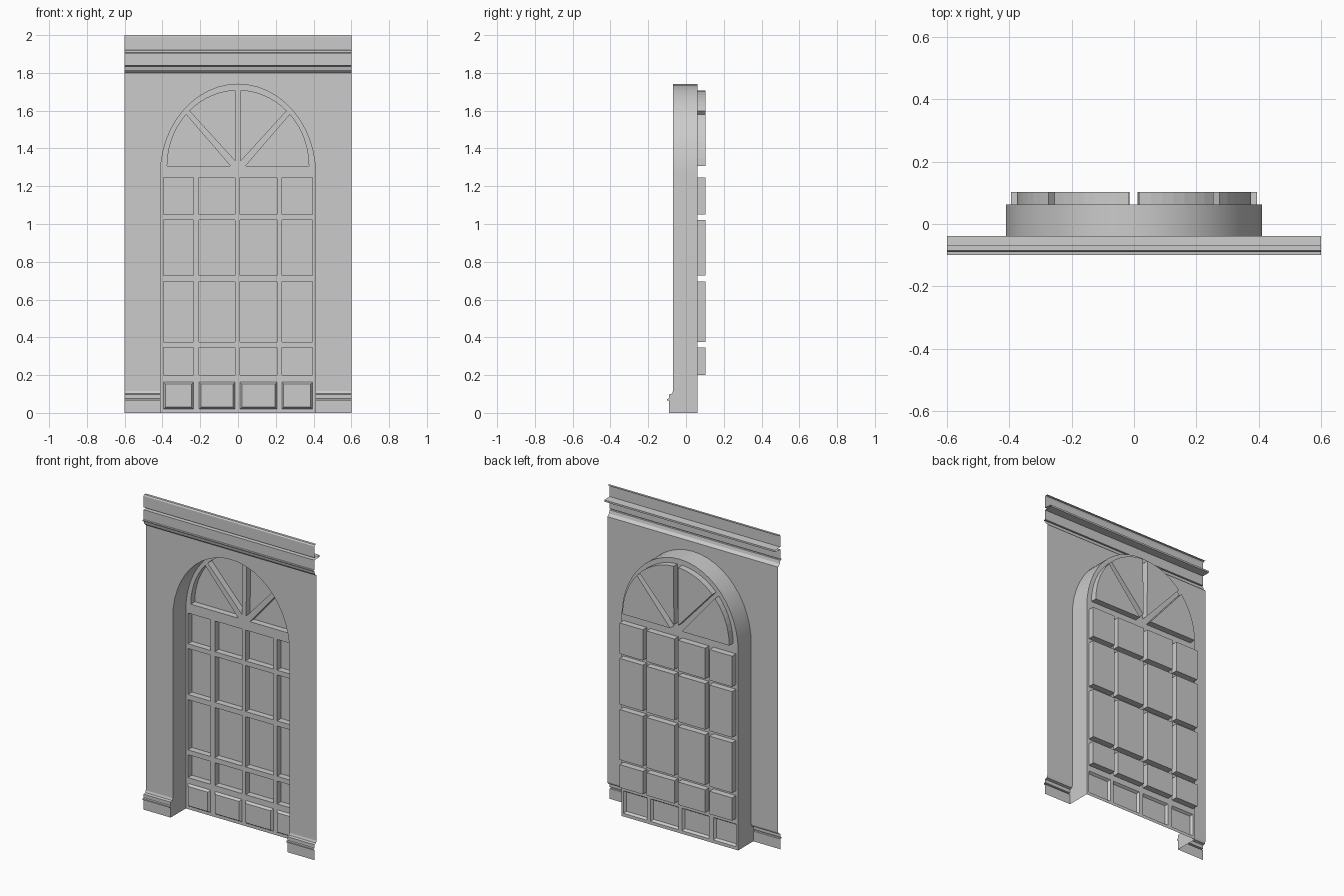
import bpy, bmesh, math

if "Cube" in bpy.data.objects:
    bpy.data.objects.remove(bpy.data.objects["Cube"])

WALL_Y, DOOR_Y, PANE_Y = -0.069, 0.062, 0.102
HALF_W, OPEN_W = 0.6, 0.41
SPRING, ARCH_H = 1.265, 0.475


def finish(name, bm, angle=None):
    bmesh.ops.remove_doubles(bm, verts=bm.verts, dist=1e-5)
    me = bpy.data.meshes.new(name)
    bm.to_mesh(me)
    bm.free()
    ob = bpy.data.objects.new(name, me)
    bpy.context.collection.objects.link(ob)
    if angle:
        bpy.ops.object.select_all(action='DESELECT')
        ob.select_set(True)
        bpy.context.view_layer.objects.active = ob
        bpy.ops.object.shade_smooth_by_angle(angle=math.radians(angle))
    return ob


def add_face(bm, pts):
    return bm.faces.new([bm.verts.new(p) for p in pts])


def sheet(name, loops, y):
    """Flat front-facing sheet; nested loops become openings."""
    bm = bmesh.new()
    edges = []
    for loop in loops:
        vs = [bm.verts.new((x, y, z)) for x, z in loop]
        edges += [bm.edges.new((vs[i - 1], vs[i])) for i in range(len(vs))]
    bmesh.ops.triangle_fill(bm, use_beauty=True, use_dissolve=False, edges=edges)
    bm.normal_update()
    for f in bm.faces:
        if f.normal.y > 0:
            f.normal_flip()
    return finish(name, bm)


def ruled(bm, a, ya, b, yb, closed=True):
    """Quads between two matching outlines in the xz plane."""
    n = len(a)
    for i in range(n if closed else n - 1):
        j = (i + 1) % n
        add_face(bm, [(a[i][0], ya, a[i][1]), (a[j][0], ya, a[j][1]),
                      (b[j][0], yb, b[j][1]), (b[i][0], yb, b[i][1])])


def moulding(name, profile, spans):
    """Sweep a (y, z) profile along x over each span."""
    bm = bmesh.new()
    for x0, x1 in spans:
        for (y0, z0), (y1, z1) in zip(profile, profile[1:]):
            add_face(bm, [(x0, y0, z0), (x1, y0, z0), (x1, y1, z1), (x0, y1, z1)])
    return finish(name, bm)


def rect(x0, x1, z0, z1):
    return [(x0, z0), (x1, z0), (x1, z1), (x0, z1)]


def arc(a, b, zc, t0, t1, n):
    ts = [math.radians(t0 + (t1 - t0) * i / n) for i in range(n + 1)]
    return [(a * math.cos(t), zc + b * math.sin(t)) for t in ts]


def mirrored(loop):
    return [(-x, z) for x, z in reversed(loop)]


arch = arc(OPEN_W, ARCH_H, SPRING, 0, 180, 24)

# Plinth and cornice profiles, bottom to top
plinth = [(-0.09, 0), (-0.09, 0.065), (-0.1, 0.066), (-0.1, 0.074), (-0.09, 0.076),
          (-0.09, 0.098), (-0.074, 0.102), (WALL_Y, 0.115)]
cornice = [(WALL_Y, 1.8), (-0.085, 1.815), (-0.09, 1.835), (-0.1, 1.836), (-0.1, 1.842),
           (-0.09, 1.843), (-0.09, 1.905), (-0.038, 1.907), (-0.038, 1.918),
           (-0.09, 1.92), (-0.09, 1.992), (-0.085, 2.0), (-0.069, 2.0)]
moulding("plinth", plinth, [(-HALF_W, -OPEN_W), (OPEN_W, HALF_W)])
moulding("cornice", cornice, [(-HALF_W, HALF_W)])

# Wall around the arched opening
z0 = plinth[-1][1]
sheet("wall", [[(OPEN_W, z0), (HALF_W, z0), (HALF_W, 1.8), (-HALF_W, 1.8), (-HALF_W, z0),
                (-OPEN_W, z0)] + arch[::-1]], WALL_Y)

# Reveal, with jamb feet following the plinth profile
bm = bmesh.new()
opening = [(OPEN_W, z0)] + arch + [(-OPEN_W, z0)]
ruled(bm, opening, WALL_Y, opening, DOOR_Y, closed=False)
foot = plinth + [(DOOR_Y, z0), (DOOR_Y, 0)]
add_face(bm, [(OPEN_W, y, z) for y, z in reversed(foot)])
add_face(bm, [(-OPEN_W, y, z) for y, z in foot])
bm.normal_update()
for f in bm.faces:
    c = f.calc_center_median()
    if f.normal.x * c.x + f.normal.z * max(c.z - SPRING, 0) > 0:
        f.normal_flip()
finish("arch_reveal", bm, 30)

# Window pane outlines
cols = [(-0.395, -0.236), (-0.206, -0.016), (0.011, 0.206), (0.232, 0.395)]
rows = [(0.2, 0.345), (0.376, 0.695), (0.728, 1.02), (1.05, 1.245)]
panes = [rect(*c, *r) for c in cols for r in rows]

# Fanlight outlines, counterclockwise from the front
outer = [(0.04, 1.307)] + arc(0.375, 0.4, 1.307, 0, 43, 7)
inner = [(0.014, 1.335)] + arc(0.375, 0.4, 1.307, 47, 87.5, 7)
fan = [outer, inner, mirrored(outer), mirrored(inner)]

# Lower panel outlines
panels = [rect(*c, 0.02, 0.163) for c in cols]

# Door and fanlight frame
sheet("door_frame", [[(-OPEN_W, 0), (OPEN_W, 0)] + arch] + panes + fan + panels, DOOR_Y)

# Recessed panes with closed backs
for name, loops in (("window_panes", panes), ("fanlight_panes", fan)):
    bm = bmesh.new()
    for loop in loops:
        ruled(bm, loop, DOOR_Y, loop, PANE_Y)
        add_face(bm, [(x, PANE_Y, z) for x, z in loop])
    finish(name, bm)

# Raised lower panels
bm = bmesh.new()
for c in cols:
    big = rect(*c, 0.02, 0.163)
    small = rect(c[0] + 0.01, c[1] - 0.01, 0.03, 0.153)
    ruled(bm, big, DOOR_Y, small, DOOR_Y - 0.015)
    add_face(bm, [(x, DOOR_Y - 0.015, z) for x, z in small])
finish("lower_panels", bm)
